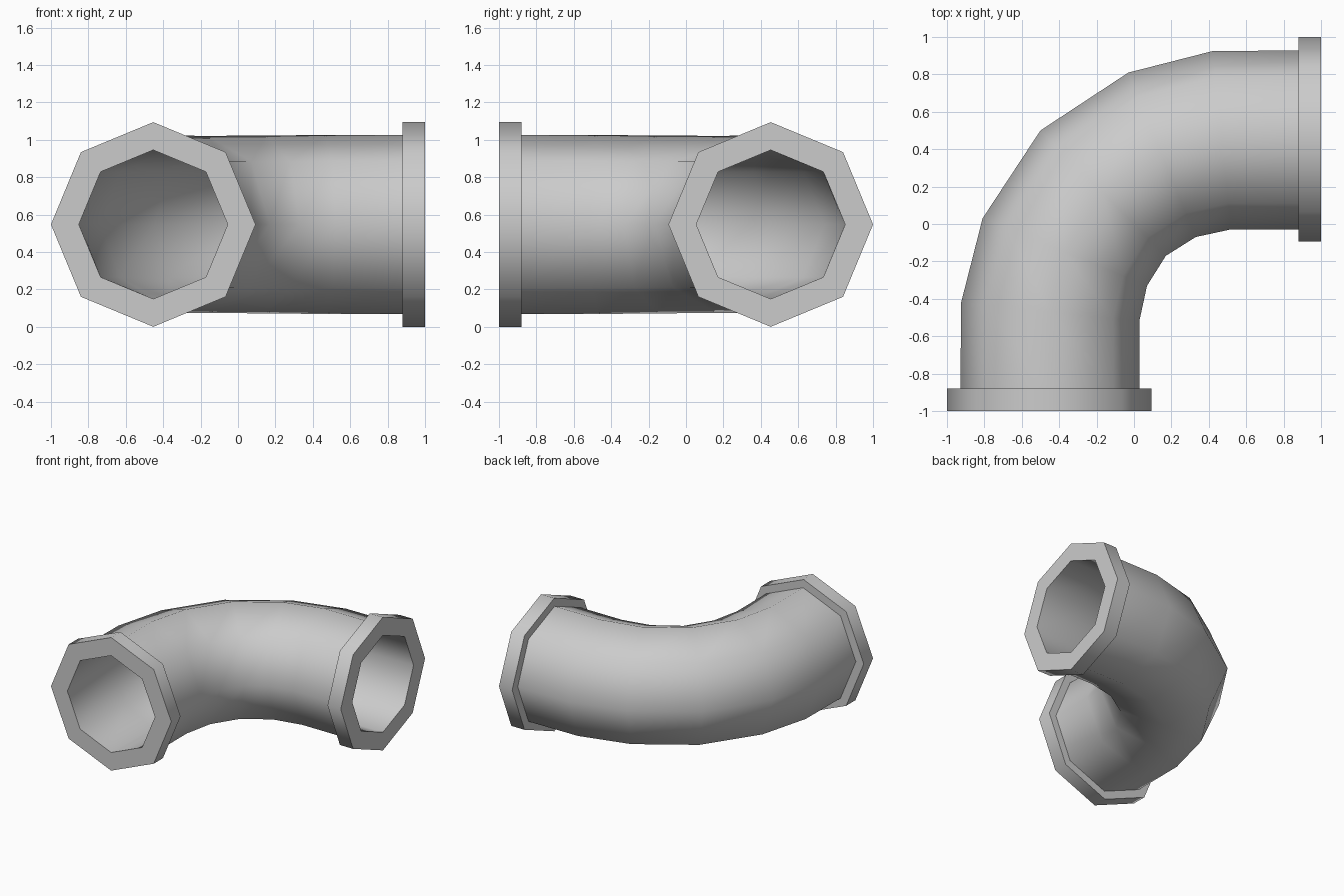
import bpy, bmesh
from math import sin, cos, pi, radians

if "Cube" in bpy.data.objects:
    bpy.data.objects.remove(bpy.data.objects["Cube"])

SIDES = 8
MID_Z = 0.547
FLANGE_R, PIPE_R, BORE_R = 0.547, 0.479, 0.398

# First half of the bend: x, y, ring turn in degrees, radius
first_half = [
    (-0.453, -1.00, 0, FLANGE_R),
    (-0.453, -0.88, 0, FLANGE_R),
    (-0.449, -0.88, 0, PIPE_R),
    (-0.448, -0.47, 6, PIPE_R),
    (-0.370, -0.15, 22.3, 0.475),
]
middle = (-0.165, 0.165, 45, 0.474)

# Second half mirrors the first across the diagonal
mirrored = [(-y, -x, 90 - a, r) for x, y, a, r in reversed(first_half)]
outer = first_half + [middle] + mirrored

# Bore runs back along the same path to the first opening
bore = [(x, y, a, BORE_R) for i, (x, y, a, r) in enumerate(outer) if i not in (1, 2, 8, 9)]
stations = outer + bore[::-1]

bm = bmesh.new()
rings = []
for x, y, a, r in stations:
    t = radians(-a)
    ring = []
    for k in range(SIDES):
        p = 2 * pi * k / SIDES
        ring.append(bm.verts.new((x + r * cos(p) * cos(t),
                                  y + r * cos(p) * sin(t),
                                  MID_Z + r * sin(p))))
    rings.append(ring)

# Skin neighbouring rings into a closed, hollow wall
for i, a in enumerate(rings):
    b = rings[(i + 1) % len(rings)]
    for k in range(SIDES):
        n = (k + 1) % SIDES
        bm.faces.new((a[k], a[n], b[n], b[k]))
bmesh.ops.recalc_face_normals(bm, faces=bm.faces[:])

mesh = bpy.data.meshes.new("pipe_elbow")
bm.to_mesh(mesh)
bm.free()
elbow = bpy.data.objects.new("pipe_elbow", mesh)
bpy.context.collection.objects.link(elbow)

# Smooth walls with crisp flange rims
bpy.context.view_layer.objects.active = elbow
elbow.select_set(True)
bpy.ops.object.shade_smooth_by_angle(angle=radians(60))
